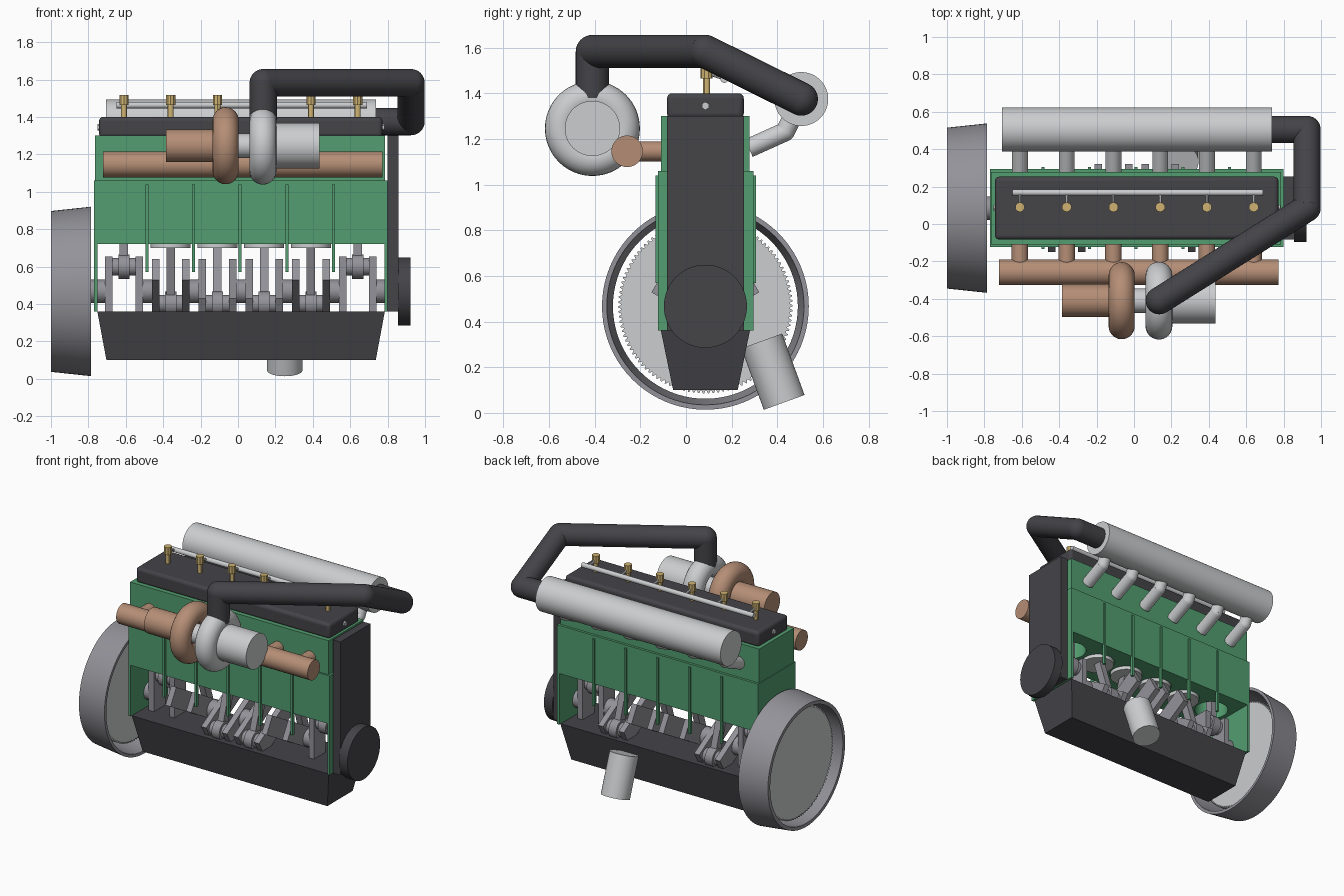
import bpy, bmesh, math
from mathutils import Vector, Matrix

if "Cube" in bpy.data.objects:
    bpy.data.objects.remove(bpy.data.objects["Cube"])


def mat(name, c):
    m = bpy.data.materials.new(name)
    m.diffuse_color = (*c, 1)
    m.use_nodes = True
    m.node_tree.nodes["Principled BSDF"].inputs["Base Color"].default_value = m.diffuse_color
    return m


GREEN = mat("green_paint", (0.085, 0.34, 0.16))
DARK = mat("dark_grey", (0.058, 0.056, 0.064))
LIGHT = mat("light_grey", (0.60, 0.61, 0.62))
STEEL = mat("steel_grey", (0.29, 0.29, 0.32))
COPPER = mat("copper", (0.46, 0.27, 0.18))
BRASS = mat("brass", (0.62, 0.45, 0.17))

CY = 0.085                                   # engine centre line in y
CZ = 0.467                                   # crank axis height
CYL_X = [-0.61 + 0.25 * i for i in range(6)]
X = Vector((1, 0, 0))


def finish(bm, name, material):
    bmesh.ops.recalc_face_normals(bm, faces=bm.faces)
    me = bpy.data.meshes.new(name)
    bm.to_mesh(me)
    bm.free()
    me.materials.append(material)
    ob = bpy.data.objects.new(name, me)
    bpy.context.collection.objects.link(ob)
    return ob


def add_tube(bm, a, b, r, r2=None, n=32):
    a, b = Vector(a), Vector(b)
    m = Matrix.Translation((a + b) / 2) @ (b - a).to_track_quat('Z', 'Y').to_matrix().to_4x4()
    bmesh.ops.create_cone(bm, cap_ends=True, segments=n, radius1=r,
                          radius2=r if r2 is None else r2, depth=(b - a).length, matrix=m)


def add_box(bm, lo, hi, m=Matrix()):
    lo, hi = Vector(lo), Vector(hi)
    s = Matrix.Diagonal((*(hi - lo), 1))
    return bmesh.ops.create_cube(bm, size=1, matrix=m @ Matrix.Translation((lo + hi) / 2) @ s)["verts"]


def box(name, lo, hi, material):
    bm = bmesh.new()
    add_box(bm, lo, hi)
    return finish(bm, name, material)


def tube(name, a, b, r, material, n=48):
    bm = bmesh.new()
    add_tube(bm, a, b, r, n=n)
    return finish(bm, name, material)


def pipe(name, pts, r, material):
    """Straight tubes with ball-rounded elbows."""
    bm = bmesh.new()
    for a, b in zip(pts, pts[1:]):
        add_tube(bm, a, b, r)
    for p in pts[1:-1]:
        bmesh.ops.create_uvsphere(bm, u_segments=32, v_segments=16, radius=r,
                                  matrix=Matrix.Translation(p))
    return finish(bm, name, material)


def lathe(name, profile, centre, material, n=64):
    """Closed (x, radius) profile revolved about an x axis."""
    bm = bmesh.new()
    rings = []
    for i in range(n):
        t = math.tau * i / n
        rings.append([bm.verts.new((centre[0] + x, centre[1] + r * math.cos(t),
                                    centre[2] + r * math.sin(t))) for x, r in profile])
    k = len(profile)
    for i in range(n):
        p, q = rings[i], rings[(i + 1) % n]
        for j in range(k):
            bm.faces.new((p[j], p[(j + 1) % k], q[(j + 1) % k], q[j]))
    return finish(bm, name, material)


def torus(name, centre, major, minor, material):
    prof = [(minor * math.cos(math.tau * i / 24), major + minor * math.sin(math.tau * i / 24))
            for i in range(24)]
    return lathe(name, prof, centre, material)


# Block with cylinder bores, end walls and head
block = box("block", (-0.77, -0.122, 0.72), (0.80, 0.295, 1.06), GREEN)
bm = bmesh.new()
for x in CYL_X:
    add_tube(bm, (x, CY, 0.6), (x, CY, 1.05), 0.112, n=48)
cutter = finish(bm, "bore_cutter", GREEN)
cutter.hide_render = True
mod = block.modifiers.new("bores", 'BOOLEAN')
mod.object = cutter
mod.operation = 'DIFFERENCE'
bpy.context.view_layer.objects.active = block
bpy.ops.object.modifier_apply(modifier="bores")
bpy.data.objects.remove(cutter)
box("rear_wall", (-0.77, -0.122, 0.36), (-0.752, 0.295, 0.72), GREEN)
box("front_wall", (0.782, -0.122, 0.36), (0.80, 0.295, 0.72), GREEN)
box("cylinder_head", (-0.765, -0.11, 1.06), (0.785, 0.278, 1.30), GREEN)

# Slim ribs down both sides
bm = bmesh.new()
for i in range(5):
    x = -0.486 + 0.249 * i
    add_box(bm, (x - 0.008, -0.134, 0.57), (x + 0.008, -0.112, 1.04))
    add_box(bm, (x - 0.008, 0.285, 0.57), (x + 0.008, 0.306, 1.04))
finish(bm, "block_ribs", GREEN)

# Valve cover with end bolts
cover = box("valve_cover", (-0.743, -0.083, 1.29), (0.772, 0.253, 1.40), DARK)
bev = cover.modifiers.new("round", 'BEVEL')
bev.width, bev.segments = 0.022, 4
tube("cover_bolts", (-0.752, CY, 1.345), (0.782, CY, 1.345), 0.018, LIGHT, 6)

# Timing cover, crank pulley and tapered oil pan
box("timing_cover", (0.80, -0.083, 0.36), (0.857, 0.253, 1.30), DARK)
tube("crank_pulley", (0.855, CY, CZ), (0.922, CY, CZ), 0.182, DARK, 64)
bm = bmesh.new()
for v in add_box(bm, (-0.752, -0.11, 0.10), (0.785, 0.28, 0.36)):
    if v.co.z < 0.2:
        v.co.x = 0.0165 + (v.co.x - 0.0165) * 0.937
        v.co.y = CY + (v.co.y - CY) * 0.725
finish(bm, "oil_pan", DARK)
tube("oil_filter", (0.25, 0.332, 0.315), (0.25, 0.43, 0.046), 0.095, LIGHT)

# Bell housing: open conical ring
lathe("bell_housing", [(-1.0, 0.43), (-0.785, 0.453), (-0.785, 0.432), (-1.0, 0.405)],
      (0, CY, CZ), STEEL, 80)

# Flywheel with ring-gear teeth
bm = bmesh.new()
teeth = 110
vs = []
for i in range(teeth * 4):
    r = 0.382 if i % 4 < 2 else 0.370
    t = math.tau * i / (teeth * 4)
    vs.append(bm.verts.new((-0.94, CY + r * math.cos(t), CZ + r * math.sin(t))))
face = bm.faces.new(vs)
ext = bmesh.ops.extrude_face_region(bm, geom=[face])["geom"]
bmesh.ops.translate(bm, vec=X * 0.08, verts=[g for g in ext if isinstance(g, bmesh.types.BMVert)])
finish(bm, "flywheel", LIGHT)

# Crankshaft, connecting rods and pistons
crank, rods, pistons = bmesh.new(), bmesh.new(), bmesh.new()
THROW, ROD = 0.132, 0.373
cuts = [-0.90] + [x + d for x in CYL_X for d in (-0.09, 0.09)] + [0.86]
for a, b in zip(cuts[::2], cuts[1::2]):          # main journals between the throws
    add_tube(crank, (a, CY, CZ), (b, CY, CZ), 0.063)
for x, deg in zip(CYL_X, (0, 120, -120, -120, 120, 0)):
    t = math.radians(deg)
    py, pz = CY + THROW * math.sin(t), CZ + THROW * math.cos(t)
    turn = Matrix.Translation((x, CY, CZ)) @ Matrix.Rotation(-t, 4, 'X')
    for s in (-1, 1):                            # webs
        add_box(crank, (s * 0.081 - 0.02, -0.065, -0.235), (s * 0.081 + 0.02, 0.065, 0.188), turn)
    add_tube(crank, (x - 0.08, py, pz), (x + 0.08, py, pz), 0.048)
    wz = pz + math.sqrt(ROD ** 2 - (py - CY) ** 2)
    add_tube(rods, (x - 0.03, py, pz), (x + 0.03, py, pz), 0.066)
    d = Vector((0, CY - py, wz - pz))
    lean = Matrix.Translation((x, py, pz)) @ Matrix.Rotation(math.atan2(py - CY, wz - pz), 4, 'X')
    add_box(rods, (-0.023, -0.028, 0), (0.023, 0.028, d.length), lean)
    add_tube(pistons, (x, CY, wz - 0.058), (x, CY, wz + 0.07), 0.107, n=48)
finish(crank, "crankshaft", STEEL)
finish(rods, "connecting_rods", STEEL)
finish(pistons, "pistons", LIGHT)

# Exhaust manifold with one stub per cylinder
bm = bmesh.new()
add_tube(bm, (-0.722, -0.258, 1.146), (0.772, -0.258, 1.146), 0.069, n=48)
for x in CYL_X:
    add_tube(bm, (x, -0.258, 1.146), (x, -0.10, 1.146), 0.044)
finish(bm, "exhaust_manifold", COPPER)

# Turbocharger
TY, TZ = -0.41, 1.246
torus("turbine_scroll", (-0.066, TY, TZ), 0.136, 0.070, COPPER)
tube("turbine_outlet", (-0.385, TY, TZ), (-0.05, TY, TZ), 0.088, COPPER)
tube("turbo_shaft_housing", (-0.06, TY, TZ), (0.14, TY, TZ), 0.065, LIGHT)
torus("compressor_scroll", (0.133, TY, TZ), 0.136, 0.072, LIGHT)
tube("compressor_inlet", (0.133, TY, TZ), (0.435, TY, TZ), 0.121, LIGHT)

# Charge pipe from compressor to intake plenum
PY, PZ = 0.505, 1.375
pipe("charge_pipe", [(0.135, TY, 1.38), (0.135, TY, 1.583), (0.925, CY, 1.583),
                     (0.925, PY, PZ), (0.72, PY, PZ)], 0.073, DARK)
tube("intake_plenum", (-0.705, PY, PZ), (0.738, PY, PZ), 0.118, LIGHT, 64)
for i, x in enumerate(CYL_X):
    pipe(f"intake_runner_{i + 1}", [(x, 0.275, 1.16), (x, 0.435, 1.232), (x, PY, PZ)], 0.042, LIGHT)

# Injectors, fuel rail and feed lines
bm, rail = bmesh.new(), bmesh.new()
add_tube(rail, (-0.65, 0.168, 1.463), (0.69, 0.168, 1.463), 0.017)
for x in CYL_X:
    add_tube(bm, (x, 0.09, 1.39), (x, 0.09, 1.47), 0.016, n=12)
    add_tube(bm, (x, 0.09, 1.465), (x, 0.09, 1.518), 0.026, n=10)
    add_tube(rail, (x, 0.168, 1.463), (x, 0.09, 1.49), 0.007, n=12)
finish(bm, "injectors", BRASS)
finish(rail, "fuel_rail", LIGHT)

# Smooth shading with sharp edges kept
bpy.ops.object.select_all(action='DESELECT')
for ob in bpy.context.scene.objects:
    ob.select_set(True)
bpy.context.view_layer.objects.active = block
bpy.ops.object.shade_smooth_by_angle()
